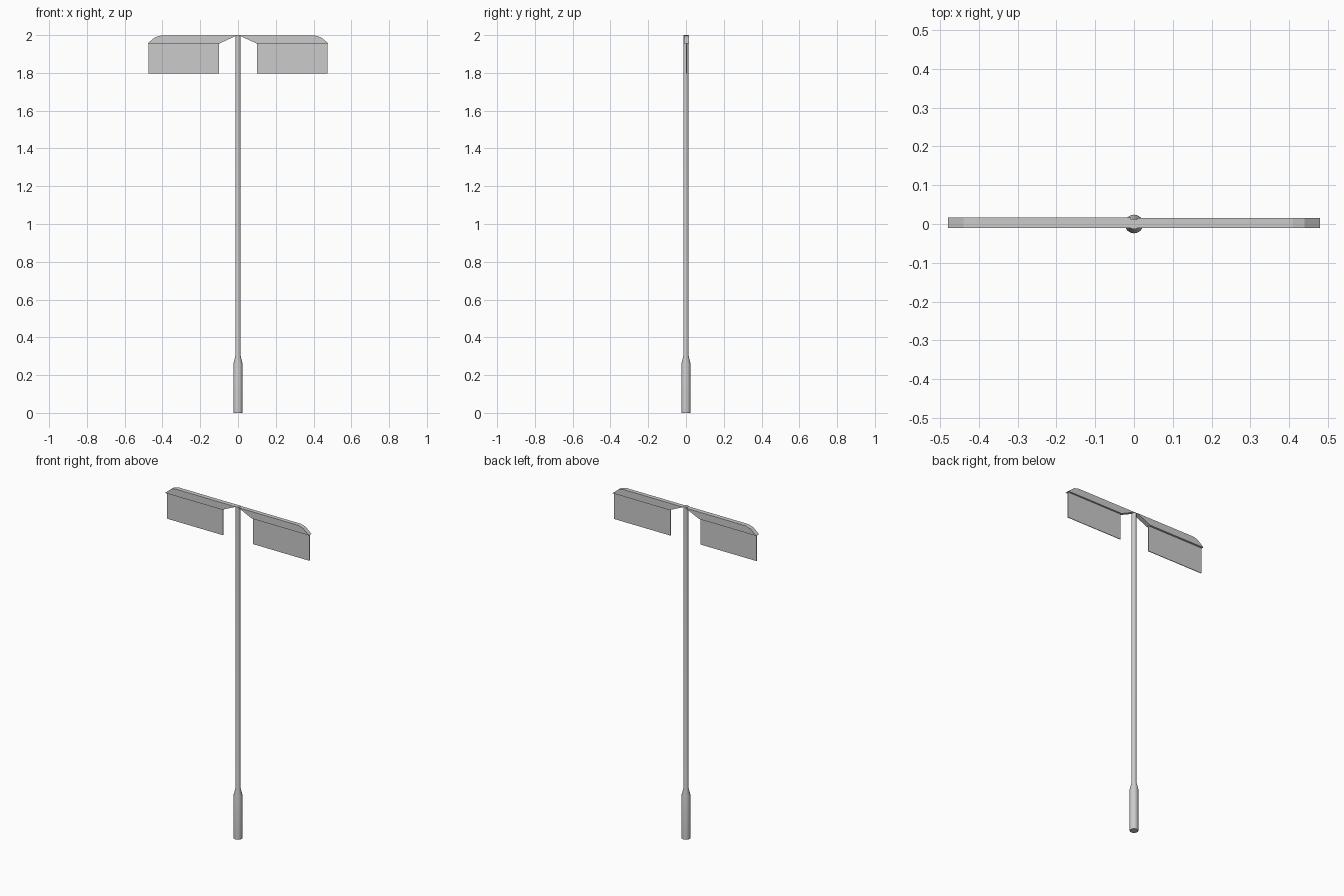
import bpy, bmesh, math

if "Cube" in bpy.data.objects:
    bpy.data.objects.remove(bpy.data.objects["Cube"])


def add_object(name, bm):
    bmesh.ops.recalc_face_normals(bm, faces=bm.faces)
    mesh = bpy.data.meshes.new(name)
    bm.to_mesh(mesh)
    bm.free()
    ob = bpy.data.objects.new(name, mesh)
    bpy.context.collection.objects.link(ob)
    return ob


def lathe(name, profile, sides):
    bm = bmesh.new()
    rings = [[bm.verts.new((r * math.cos(2 * math.pi * i / sides),
                            r * math.sin(2 * math.pi * i / sides), z))
              for i in range(sides)] for r, z in profile]
    for a, b in zip(rings, rings[1:]):
        for i in range(sides):
            j = (i + 1) % sides
            bm.faces.new((a[i], a[j], b[j], b[i]))
    bm.faces.new(rings[0])
    bm.faces.new(rings[-1])
    return add_object(name, bm)


def extrude_xz(name, outline, y0, y1):
    bm = bmesh.new()
    face = bm.faces.new([bm.verts.new((x, y0, z)) for x, z in outline])
    ext = bmesh.ops.extrude_face_region(bm, geom=[face])
    for v in ext["geom"]:
        if isinstance(v, bmesh.types.BMVert):
            v.co.y = y1
    return add_object(name, bm)


# Post with thicker sleeve at the base
post = lathe("post", [(0.024, 0), (0.024, 0.26), (0.0135, 0.305), (0.0135, 2.0)], 16)
bpy.context.view_layer.objects.active = post
post.select_set(True)
bpy.ops.object.shade_smooth_by_angle(angle=math.radians(35))

# Bracket arm and hanging street plate on each side
arm = [(0.008, 1.997), (0.41, 1.997), (0.44, 1.988), (0.48, 1.955), (0.1, 1.955)]
plate = [(0.1, 1.956), (0.475, 1.956), (0.475, 1.797), (0.1, 1.797)]
for side, s, back in (("right", 1, 0.015), ("left", -1, 0.017)):
    extrude_xz(side + "_arm", [(s * x, z) for x, z in arm], -0.01, back)
    extrude_xz(side + "_plate", [(s * x, z) for x, z in plate], 0.001, 0.005)
